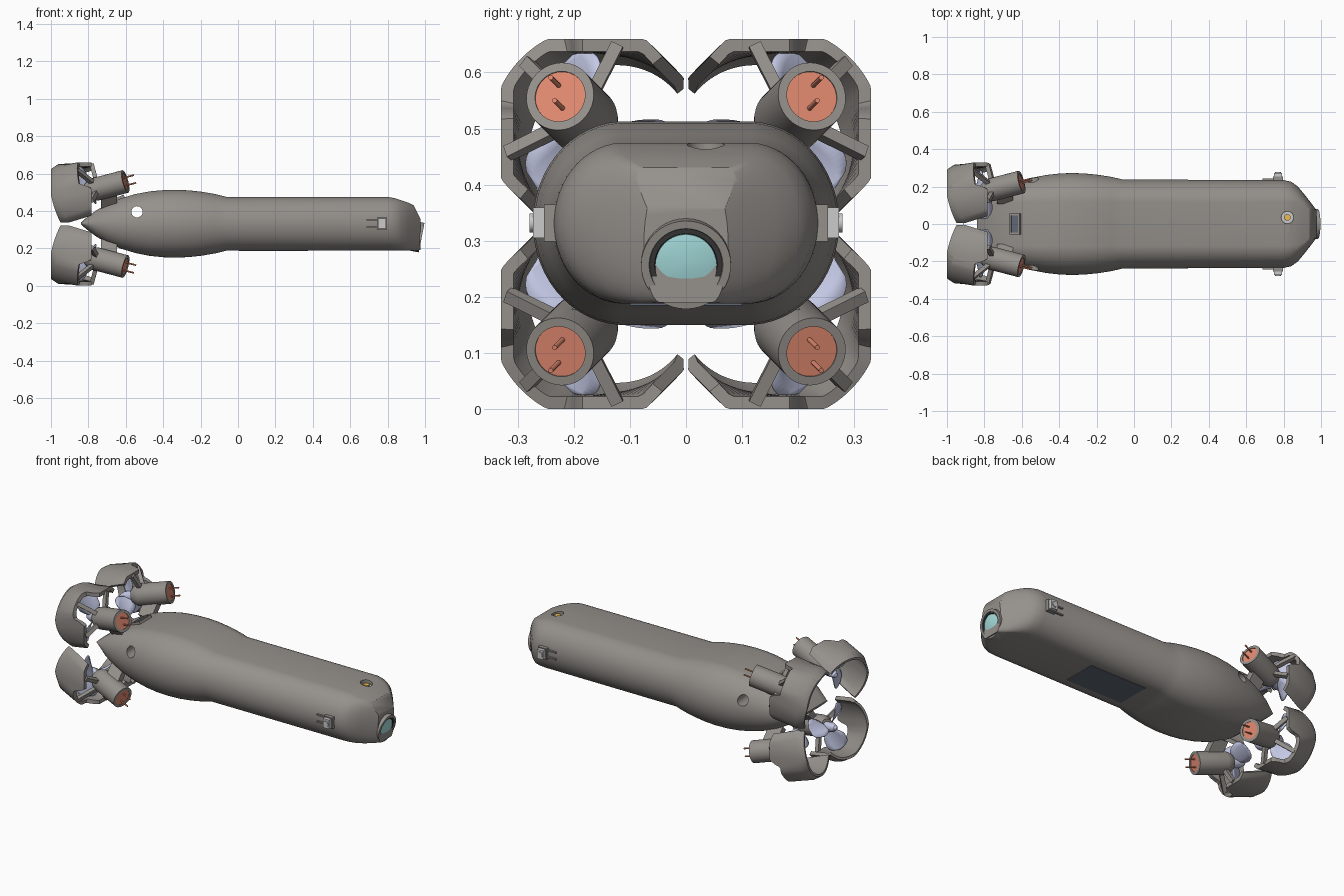
import bpy, bmesh
from math import sin, cos, pi, radians, copysign
from mathutils import Vector, Matrix

if "Cube" in bpy.data.objects:
    bpy.data.objects.remove(bpy.data.objects["Cube"])


def material(name, rgb):
    m = bpy.data.materials.new(name)
    m.diffuse_color = (*rgb, 1)
    m.use_nodes = True
    m.node_tree.nodes["Principled BSDF"].inputs["Base Color"].default_value = m.diffuse_color
    return m


HULL = material("hull_grey", (0.30, 0.28, 0.26))
CORAL = material("coral", (0.75, 0.25, 0.16))
PALE = material("pale_blue", (0.55, 0.58, 0.78))
TEAL = material("teal", (0.38, 0.72, 0.72))
DARK = material("dark", (0.04, 0.04, 0.04))
SLATE = material("slate", (0.12, 0.14, 0.18))
AMBER = material("amber", (0.85, 0.5, 0.08))
STEEL = material("steel", (0.55, 0.55, 0.55))


def finish(name, bm, mat=HULL):
    bmesh.ops.remove_doubles(bm, verts=bm.verts, dist=1e-5)
    bmesh.ops.recalc_face_normals(bm, faces=bm.faces)
    me = bpy.data.meshes.new(name)
    bm.to_mesh(me)
    bm.free()
    ob = bpy.data.objects.new(name, me)
    bpy.context.collection.objects.link(ob)
    me.materials.append(mat)
    return ob


def loft(name, rings, mat=HULL, closed=False):
    """Skin a list of equal point loops; cap the ends unless closed."""
    bm = bmesh.new()
    vs = [[bm.verts.new(p) for p in r] for r in rings]
    n = len(vs[0])
    for a, b in zip(vs, vs[1:]):
        for k in range(n):
            bm.faces.new((a[k], a[(k + 1) % n], b[(k + 1) % n], b[k]))
    bm.faces.new(vs[0])
    bm.faces.new(vs[-1])
    return finish(name, bm, mat)


def frame(origin, z, x=(0, 0, 1)):
    """Matrix whose local Z is z and whose local X leans toward x."""
    z = Vector(z).normalized()
    x = Vector(x)
    x = (x - x.dot(z) * z).normalized()
    m = Matrix((x, z.cross(x), z)).transposed().to_4x4()
    m.translation = Vector(origin)
    return m


def lathe(name, prof, m, mat=HULL, n=40):
    rings = [[m @ Vector((r * cos(2 * pi * k / n), r * sin(2 * pi * k / n), s)) for k in range(n)]
             for r, s in prof]
    return loft(name, rings, mat)


def rod(name, a, b, r, mat=HULL, n=12, x=(0.3, 0.2, 0.9)):
    a, b = Vector(a), Vector(b)
    return lathe(name, [(r, 0), (r, (b - a).length)], frame(a, b - a, x), mat, n)


def box(name, c, s, mat=HULL, m=Matrix()):
    bm = bmesh.new()
    bmesh.ops.create_cube(bm, size=1)
    bm.transform(Matrix.Translation(c) @ m @ Matrix.Diagonal((*s, 1)))
    return finish(name, bm, mat)


# Hull stations: x, half width, bottom z, top z
stations = [(-.84, .13, .328, .338), (-.81, .15, .302, .364), (-.76, .18, .264, .402),
            (-.70, .205, .229, .436), (-.63, .228, .199, .466), (-.55, .247, .175, .490),
            (-.47, .262, .159, .505), (-.40, .270, .152, .511), (-.33, .273, .150, .513),
            (-.26, .270, .153, .510), (-.19, .263, .161, .502), (-.12, .252, .173, .490),
            (-.06, .238, .188, .475), (.80, .235, .188, .475), (.84, .226, .188, .468),
            (.875, .202, .188, .456), (.91, .160, .188, .444), (.945, .115, .188, .428),
            (.975, .075, .190, .40)]


def section(x, hw, zb, zt, n=56):
    core, pts = min(.11, hw * .6), []
    for k in range(n):
        a = 2 * pi * (k + .5) / n
        pts.append((x, copysign(core, cos(a)) + (hw - core) * cos(a),
                    (zb + zt) / 2 + (zt - zb) / 2 * sin(a)))
    return pts


hull = loft("hull", [section(*s) for s in stations])

# Flat brow above the camera
bm = bmesh.new()
bm.from_mesh(hull.data)
bmesh.ops.bisect_plane(bm, geom=bm.verts[:] + bm.edges[:] + bm.faces[:], plane_co=(.942, 0, .425),
                       plane_no=(.85, 0, .42), clear_outer=True)
bmesh.ops.holes_fill(bm, edges=[e for e in bm.edges if e.is_boundary], sides=0)
bmesh.ops.recalc_face_normals(bm, faces=bm.faces)
bm.to_mesh(hull.data)
bm.free()

# Cross hole through the tail, and the round pocket in the top of the nose
cutters = [rod("tail_hole_cutter", (-.54, -.4, .395), (-.54, .4, .395), .03, n=32),
           rod("top_pocket_cutter", (.82, .035, .445), (.82, .035, .6), .033, n=32)]
bpy.context.view_layer.objects.active = hull
for c in cutters:
    mod = hull.modifiers.new("cut", 'BOOLEAN')
    mod.operation, mod.solver, mod.object = 'DIFFERENCE', 'EXACT', c
    bpy.ops.object.modifier_apply(modifier=mod.name)
    bpy.data.objects.remove(c)
rod("top_sensor_base", (.82, .035, .440), (.82, .035, .452), .03, STEEL, 32)
rod("top_sensor", (.82, .035, .445), (.82, .035, .464), .017, AMBER, 24)

# Camera, tilted slightly down
cam = frame((.982, 0, .257), (cos(.19), 0, -sin(.19)))
lathe("camera_housing", [(.072, -.13), (.08, -.10), (.08, 0), (.066, 0), (.060, -.015), (.001, -.015)], cam)
lathe("camera_seal", [(.066, -.014), (.066, -.003), (.056, -.003), (.053, -.014)], cam, DARK)
lathe("camera_lens", [(.054, -.015), (.054, -.007), (.04, -.003), (.001, -.001)], cam, TEAL)

# Belly panel and tail hatch
box("belly_panel", (.19, 0, .188), (.37, .20, .006), SLATE)
tilt = Matrix.Rotation(radians(-24), 4, 'Y')
for s in (-1, 1):
    box("hatch_rim_side", (-.635, s * .05, .466), (.056, .01, .02), HULL, tilt)
    box("hatch_rim_end", (-.635 + s * .023, 0, .466 + s * .0102), (.01, .11, .02), HULL, tilt)
box("hatch_floor", (-.635, 0, .463), (.05, .10, .012), SLATE, tilt)

# Side lamps with their brackets
for s in (-1, 1):
    box("lamp_bracket", (.77, s * .238, .332), (.055, .03, .066))
    box("lamp_block", (.77, s * .260, .332), (.042, .026, .054), STEEL)
    rod("lamp", (.77, s * .26, .332), (.77, s * .279, .332), .017, STEEL, 24)
    for z in (.312, .352):
        box("bracket_arm", (.72, s * .238, z), (.065, .012, .008))

# One thruster: local Z runs forward along the motor, local X points outward
T = frame((-.83, .165, .498), (.23, .06, .06), (0, 1, 1))


def polar(r, t, s):
    return T @ Vector((r * cos(t), r * sin(t), s))


def clamp(p, lim):
    return Vector((max(-1, min(-.782, p.x)), min(lim, p.y), min(lim + .33, p.z)))


thruster = []
# Open duct, trimmed flat on its outer sides, with a scalloped front rim
rings = []
for i in range(61):
    t = radians(-96 + 192 * i / 60)
    f = .035 + .095 * max(0, cos((abs(t) - radians(66)) * 2.6)) ** .7
    if abs(t) > radians(66):
        f = max(f, .05)
    ro, ri = .18, .158
    rings.append([clamp(polar(ro - .014, t, -.132), .33), clamp(polar(ro, t, -.09), .33),
                  clamp(polar(ro, t, f), .33), clamp(polar(ri, t, f), .307),
                  clamp(polar(ri, t, -.09), .307), clamp(polar(ri - .006, t, -.132), .307)])
thruster.append(loft("duct", rings))
for deg in (-66, 0, 66):
    t = radians(deg)
    s = .03 if deg == 0 else .085
    thruster.append(rod("duct_strut", polar(.03, t, .085), clamp(polar(.168, t, s), .318), .016, n=4))

# Motor pod, its face and two pins
thruster.append(lathe("motor_pod", [(.001, .025), (.042, .025), (.058, .05), (.062, .07), (.062, .243),
                                    (.046, .243), (.046, .236), (.001, .236)], T))
thruster.append(lathe("motor_face", [(.046, .234), (.046, .240), (.001, .240)], T, CORAL))
for s in (-1, 1):
    o = Vector((s * .018, s * .012, .235))
    thruster.append(rod("motor_pin", T @ o, T @ (o + Vector((0, 0, .062))), .0045, CORAL))

# Propeller: hub and three broad twisted blades
thruster.append(lathe("propeller_hub", [(.001, -.06), (.014, -.052), (.026, -.025), (.028, .03)], T, PALE))
bm = bmesh.new()
for b in range(3):
    turn = T @ Matrix.Rotation(2 * pi * b / 3 + .5, 4, 'Z')
    grid = []
    for i in range(15):
        u = i / 14
        r, tw = .02 + .125 * u, radians(58 - 32 * u)
        w = .022 + .038 * sin(pi * u ** .85) if u < .55 else .0595 * (1 - ((u - .55) / .45) ** 2.4) ** .5 + .001
        grid.append([bm.verts.new(turn @ Vector((r, w * v * cos(tw), w * v * sin(tw)))) for v in (-1, -.5, 0, .5, 1)])
    for a, c in zip(grid, grid[1:]):
        for k in range(4):
            bm.faces.new((a[k], a[k + 1], c[k + 1], c[k]))
blades = finish("propeller_blades", bm, PALE)
sol = blades.modifiers.new("thickness", 'SOLIDIFY')
sol.thickness, sol.offset = .005, 0
thruster.append(blades)

# Pylon joining the pod to the hull
pylon = frame((-.69, .165, .47), (0, 1, 1.1), (1, 0, 0))
thruster.append(box("pylon", pylon.translation, (.085, .04, .13), HULL, pylon.to_3x3().to_4x4()))

# Mirror the thruster to the other three corners
for sy, sz in ((-1, 1), (1, -1), (-1, -1)):
    m = Matrix.Translation((0, 0, .33 - .33 * sz)) @ Matrix.Diagonal((1, sy, sz, 1))
    for ob in thruster:
        c = ob.copy()
        c.data = ob.data.copy()
        c.data.transform(m)
        if sy * sz < 0:
            c.data.flip_normals()
        bpy.context.collection.objects.link(c)

# Smooth shading with crisp edges
bpy.ops.object.select_all(action='SELECT')
bpy.context.view_layer.objects.active = hull
bpy.ops.object.shade_smooth_by_angle(angle=radians(30))
